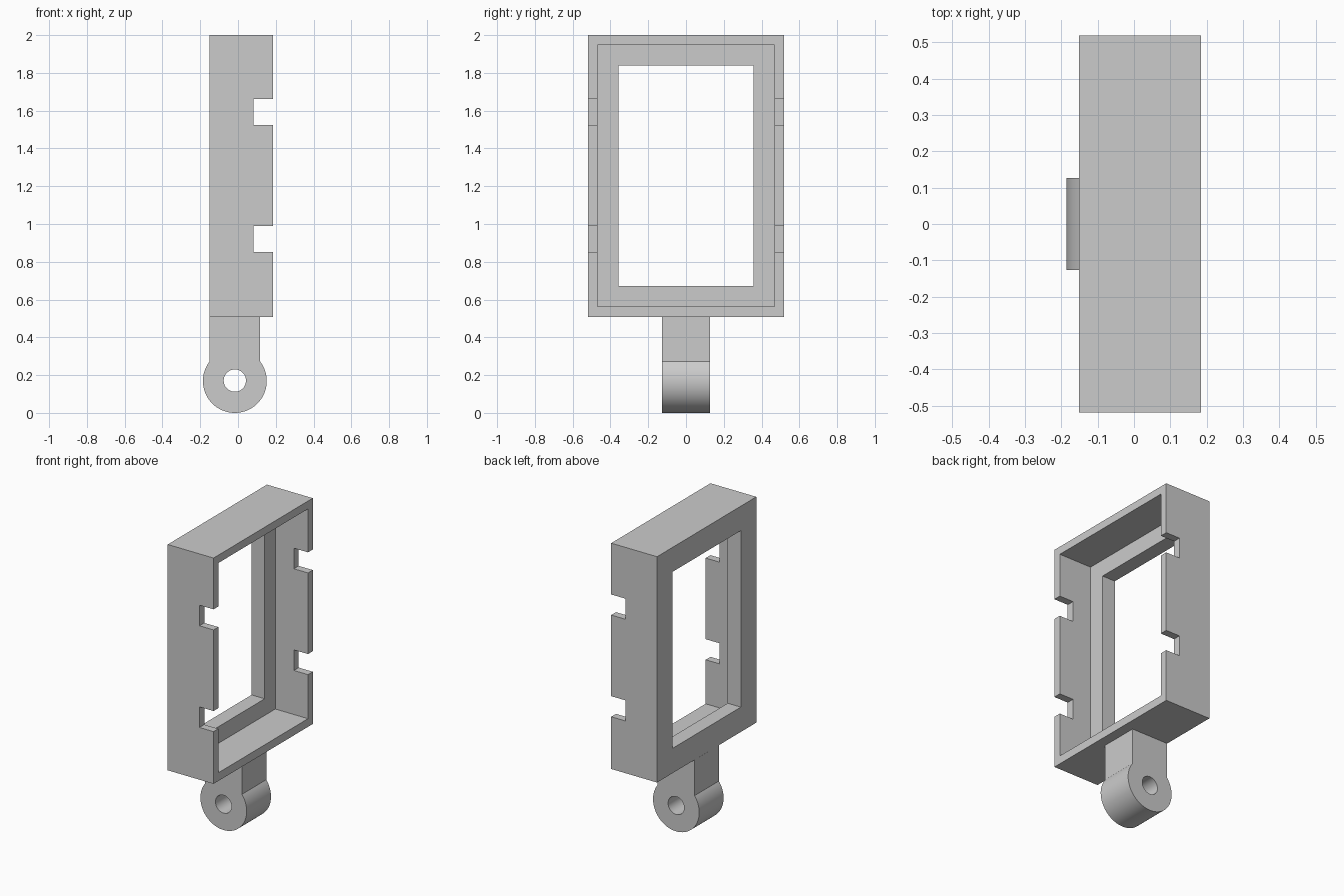
import bpy, bmesh, math
from mathutils import Vector

cube = bpy.data.objects.get("Cube")
if cube:
    bpy.data.objects.remove(cube, do_unlink=True)

grey = bpy.data.materials.new("plain grey")
grey.use_nodes = True
GREY = (0.6, 0.6, 0.6, 1)
grey.diffuse_color = GREY
grey.node_tree.nodes["Principled BSDF"].inputs["Base Color"].default_value = GREY


def finish(name, bm):
    bmesh.ops.recalc_face_normals(bm, faces=bm.faces)
    mesh = bpy.data.meshes.new(name)
    bm.to_mesh(mesh)
    bm.free()
    mesh.materials.append(grey)
    ob = bpy.data.objects.new(name, mesh)
    bpy.context.collection.objects.link(ob)
    return ob


def box(name, x, y, z):
    """Box spanning the given (low, high) pairs."""
    bm = bmesh.new()
    bmesh.ops.create_cube(bm, size=1)
    for v in bm.verts:
        v.co = Vector([(lo + hi) / 2 + c * (hi - lo) for c, (lo, hi) in zip(v.co, (x, y, z))])
    return finish(name, bm)


def prism(name, outline, half_depth):
    """Extrude an (x, z) outline along y."""
    bm = bmesh.new()
    face = bm.faces.new([bm.verts.new((x, -half_depth, z)) for x, z in outline])
    new = bmesh.ops.extrude_face_region(bm, geom=[face])["geom"]
    moved = [g for g in new if isinstance(g, bmesh.types.BMVert)]
    bmesh.ops.translate(bm, verts=moved, vec=(0, 2 * half_depth, 0))
    return finish(name, bm)


def arc(cx, cz, r, start, end, n):
    angles = [start + (end - start) * i / n for i in range(n + 1)]
    return [(cx + r * math.cos(a), cz + r * math.sin(a)) for a in angles]


def cut(ob, cutter):
    cutter.hide_render = True
    mod = ob.modifiers.new("cut", "BOOLEAN")
    mod.operation = "DIFFERENCE"
    mod.solver = "EXACT"
    mod.object = cutter
    bpy.context.view_layer.objects.active = ob
    bpy.ops.object.modifier_apply(modifier=mod.name)
    bpy.data.objects.remove(cutter, do_unlink=True)


# Frame: pocket open to +x, window through the back lip, notches in both side walls
BACK, OPEN, BASE = -0.151, 0.184, 0.508
frame = box("frame", (BACK, OPEN), (-0.518, 0.518), (BASE, 2.0))
cut(frame, box("pocket_cutter", (BACK + 0.096, 0.4), (-0.468, 0.468), (0.562, 1.948)))
cut(frame, box("window_cutter", (-0.4, 0.4), (-0.357, 0.357), (0.672, 1.838)))
for low in (0.853, 1.525):
    cut(frame, box("notch_cutter", (0.081, 0.4), (-0.8, 0.8), (low, low + 0.136)))

# Mounting lug: square stem running into a round eye with a pin hole
CX, CZ, R, STEM = -0.0168, 0.169, 0.169, 0.1345
tangent = math.acos(STEM / R)
outline = arc(CX, CZ, R, math.pi - tangent, 2 * math.pi + tangent, 64)
outline += [(CX + STEM, BASE), (CX - STEM, BASE)]
lug = prism("mounting_lug", outline, 0.127)
cut(lug, prism("pin_hole_cutter", arc(CX, CZ + 0.002, 0.059, 0, math.tau * 47 / 48, 47), 0.3))

# Smooth the round surfaces only
bpy.ops.object.select_all(action="DESELECT")
lug.select_set(True)
bpy.context.view_layer.objects.active = lug
bpy.ops.object.shade_smooth_by_angle(angle=math.radians(25))
